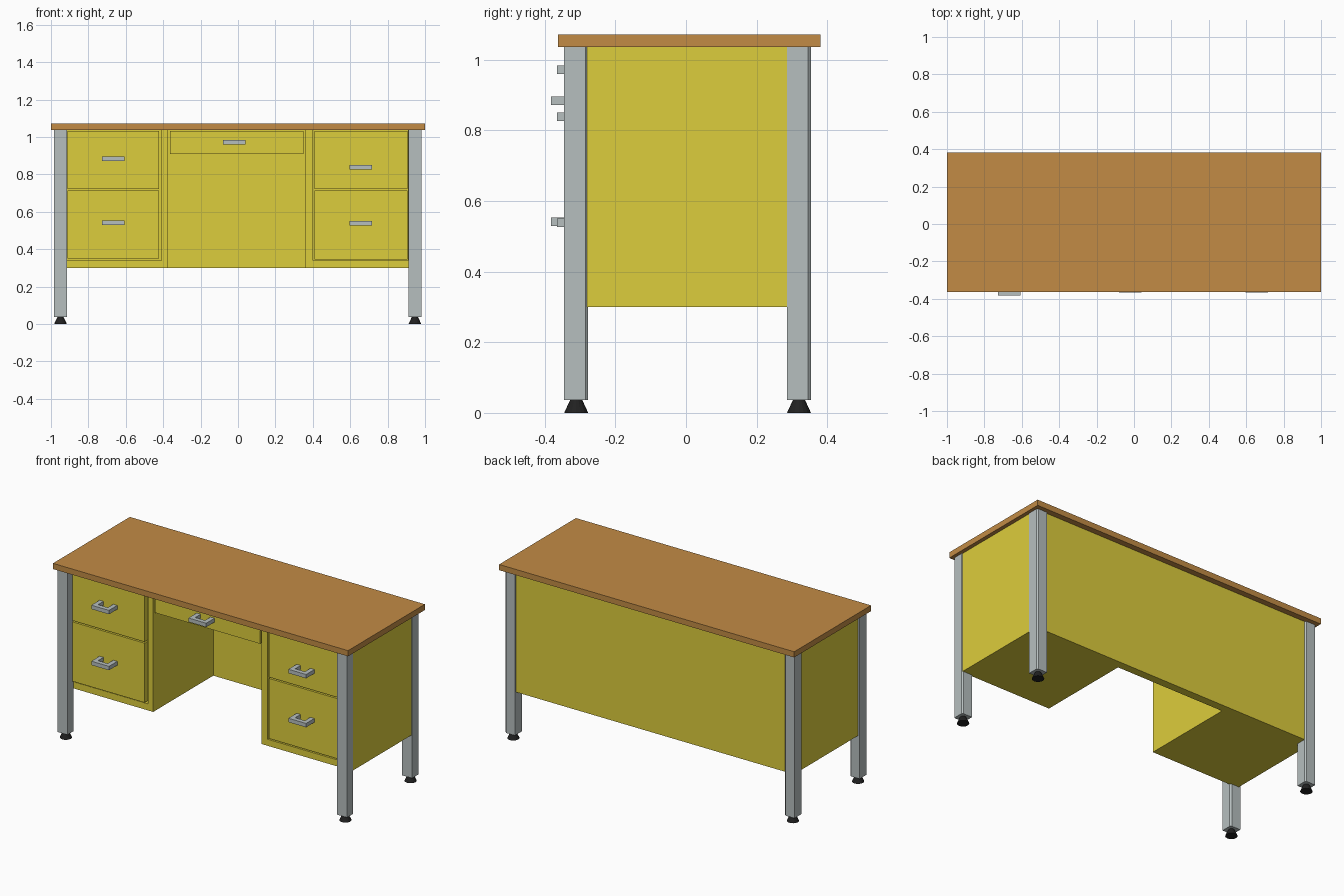
import bpy
import bmesh

if "Cube" in bpy.data.objects:
    bpy.data.objects.remove(bpy.data.objects["Cube"])


def material(name, color):
    m = bpy.data.materials.new(name)
    m.diffuse_color = (*color, 1)
    m.use_nodes = True
    m.node_tree.nodes["Principled BSDF"].inputs["Base Color"].default_value = m.diffuse_color
    return m


YELLOW = material("yellow_paint", (0.72, 0.61, 0.045))
WOOD = material("wood", (0.54, 0.26, 0.06))
STEEL = material("steel", (0.47, 0.52, 0.52))
RUBBER = material("rubber", (0.015, 0.015, 0.015))


def finish(name, bm, mat):
    bmesh.ops.recalc_face_normals(bm, faces=bm.faces)
    me = bpy.data.meshes.new(name)
    bm.to_mesh(me)
    bm.free()
    me.materials.append(mat)
    ob = bpy.data.objects.new(name, me)
    bpy.context.collection.objects.link(ob)
    return ob


def prism(name, outline, z0, z1, mat):
    """Extrude a flat xy outline from z0 up to z1."""
    bm = bmesh.new()
    face = bm.faces.new([bm.verts.new((x, y, z0)) for x, y in outline])
    top = bmesh.ops.extrude_face_region(bm, geom=[face])["geom"]
    bmesh.ops.translate(bm, vec=(0, 0, z1 - z0),
                        verts=[v for v in top if isinstance(v, bmesh.types.BMVert)])
    return finish(name, bm, mat)


def box(name, x0, x1, y0, y1, z0, z1, mat=YELLOW):
    return prism(name, [(x0, y0), (x1, y0), (x1, y1), (x0, y1)], z0, z1, mat)


def handle(name, x, y, z):
    """U-shaped pull, x is the centre, y the drawer face, z the underside."""
    w, d, t = 0.06, 0.08, 0.027
    prism(name, [(x - w, y), (x - w, y - d), (x + w, y - d), (x + w, y),
                 (x + w - t, y), (x + w - t, y - d + t),
                 (x - w + t, y - d + t), (x - w + t, y)], z, z + 0.024, STEEL)


TOP = 1.037    # underside of the worktop
BASE = 0.30    # underside of the cabinets
FRONT = -0.287
BACK = 0.345

# Worktop
box("worktop", -1, 1, -0.363, 0.381, TOP, 1.072, WOOD)

# Legs with one chamfered corner, and conical feet
for xn, x in (("left", -0.983), ("right", 0.912)):
    for yn, y in (("front", -0.345), ("back", 0.286)):
        s, c = 0.068, 0.008
        prism(f"{yn}_{xn}_leg", [(x, y), (x + s, y), (x + s, y + s - c),
                                 (x + s - c, y + s), (x, y + s)], 0.037, TOP, STEEL)
        bm = bmesh.new()
        bmesh.ops.create_cone(bm, cap_ends=True, segments=16,
                              radius1=0.034, radius2=0.017, depth=0.037)
        bmesh.ops.translate(bm, vec=(x + s / 2, y + s / 2, 0.0185), verts=bm.verts)
        finish(f"{yn}_{xn}_foot", bm, RUBBER)

# Cabinet shells: outer side, inner side, bottom on each pedestal
for n, outer, edge, opening, inner in (("left", -0.973, -0.914, -0.410, -0.374),
                                       ("right", 0.976, 0.910, 0.400, 0.360)):
    box(f"{n}_outer_side", *sorted((outer, edge)), FRONT, 0.30, BASE, TOP)
    box(f"{n}_inner_side", *sorted((opening, inner)), FRONT, 0.30, BASE, TOP)
    box(f"{n}_bottom", *sorted((edge, opening)), FRONT, 0.30, BASE, 0.34)

# Back panel
box("back_panel", -0.95, 0.95, 0.295, BACK, BASE, TOP)

# Drawers and their handles
drawers = [
    ("left_upper", -0.912, -0.422, -0.302, 0.722, 1.032, -0.667, 0.872),
    ("left_lower", -0.912, -0.422, -0.302, 0.350, 0.714, -0.667, 0.529),
    ("right_upper", 0.410, 0.905, -0.285, 0.722, 1.032, 0.657, 0.827),
    ("right_lower", 0.410, 0.905, -0.285, 0.346, 0.714, 0.657, 0.527),
    ("centre", -0.364, 0.350, -0.285, 0.910, 1.032, -0.020, 0.960),
]
for n, x0, x1, y, z0, z1, hx, hz in drawers:
    box(f"{n}_drawer", x0, x1, y, 0.28, z0, z1)
    handle(f"{n}_handle", hx, y, hz)
